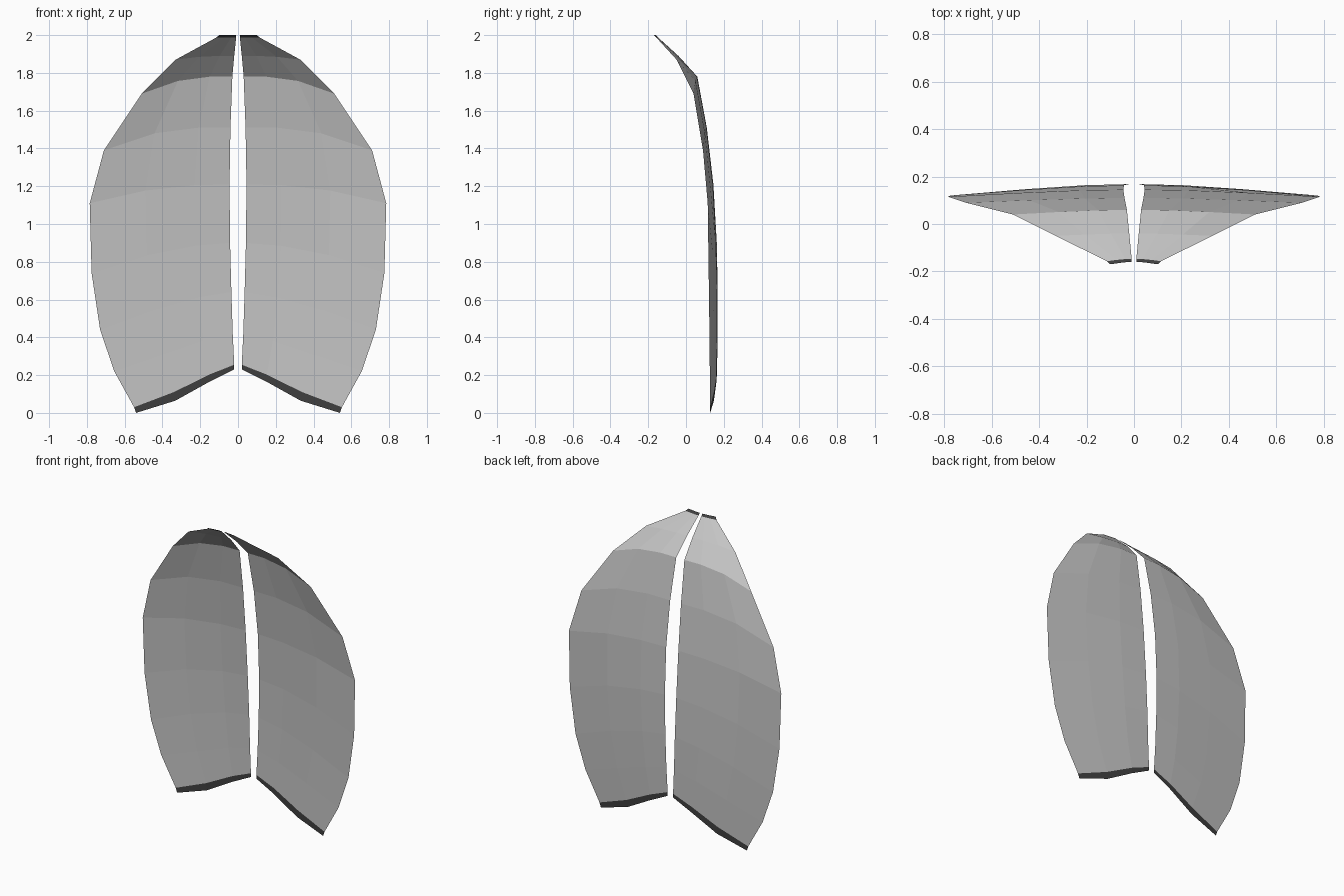
import bpy, bmesh

cube = bpy.data.objects.get("Cube")
if cube:
    bpy.data.objects.remove(cube, do_unlink=True)


def material(name, value):
    m = bpy.data.materials.new(name)
    m.use_nodes = True
    colour = (value, value, value, 1)
    m.diffuse_color = colour
    m.node_tree.nodes["Principled BSDF"].inputs["Base Color"].default_value = colour
    return m


shell_grey = material("shell grey", 0.55)
trim_dark = material("trim dark grey", 0.05)

# Matching inner and outer edge profiles, bottom to top (x, y, z)
inner = [(.02, .165, .23), (.02, .165, .255), (.028, .167, .42), (.035, .168, .64),
         (.042, .163, .9), (.045, .145, 1.21), (.04, .11, 1.51), (.03, .06, 1.78),
         (.02, -.04, 1.89), (.01, -.147, 1.987), (.01, -.16, 2)]
outer = [(.54, .128, 0), (.55, .128, .03), (.655, .126, .22), (.73, .124, .44),
         (.775, .12, .74), (.785, .115, 1.11), (.71, .09, 1.39), (.51, .04, 1.69),
         (.33, -.05, 1.87), (.115, -.157, 1.987), (.1, -.17, 2)]
across = (0, .25, .6, 1)       # column positions
bulge = (0, .1, .47, 1)        # how the panel curves forward
dip_low = (0, .28, .72, 1)     # how the rows sag, bottom and top
dip_high = (0, 0, .25, 1)


def mix(a, b, t):
    return a + (b - a) * t


def panel(name, side):
    bm = bmesh.new()
    rows = []
    for i, (a, b) in enumerate(zip(inner, outer)):
        t = min(1, i / 6)
        rows.append([bm.verts.new((side * mix(a[0], b[0], across[c]),
                                   mix(a[1], b[1], bulge[c]),
                                   mix(a[2], b[2], mix(dip_low[c], dip_high[c], t))))
                     for c in range(len(across))])
    # Dark trim on the first and last rows
    last = len(rows) - 2
    for i in range(last + 1):
        for c in range(len(across) - 1):
            quad = [rows[i][c], rows[i][c + 1], rows[i + 1][c + 1], rows[i + 1][c]]
            face = bm.faces.new(quad if side > 0 else quad[::-1])
            face.material_index = int(i in (0, last))
    mesh = bpy.data.meshes.new(name)
    bm.to_mesh(mesh)
    bm.free()
    mesh.materials.append(shell_grey)
    mesh.materials.append(trim_dark)
    obj = bpy.data.objects.new(name, mesh)
    bpy.context.collection.objects.link(obj)


panel("left_wing_panel", 1)
panel("right_wing_panel", -1)
